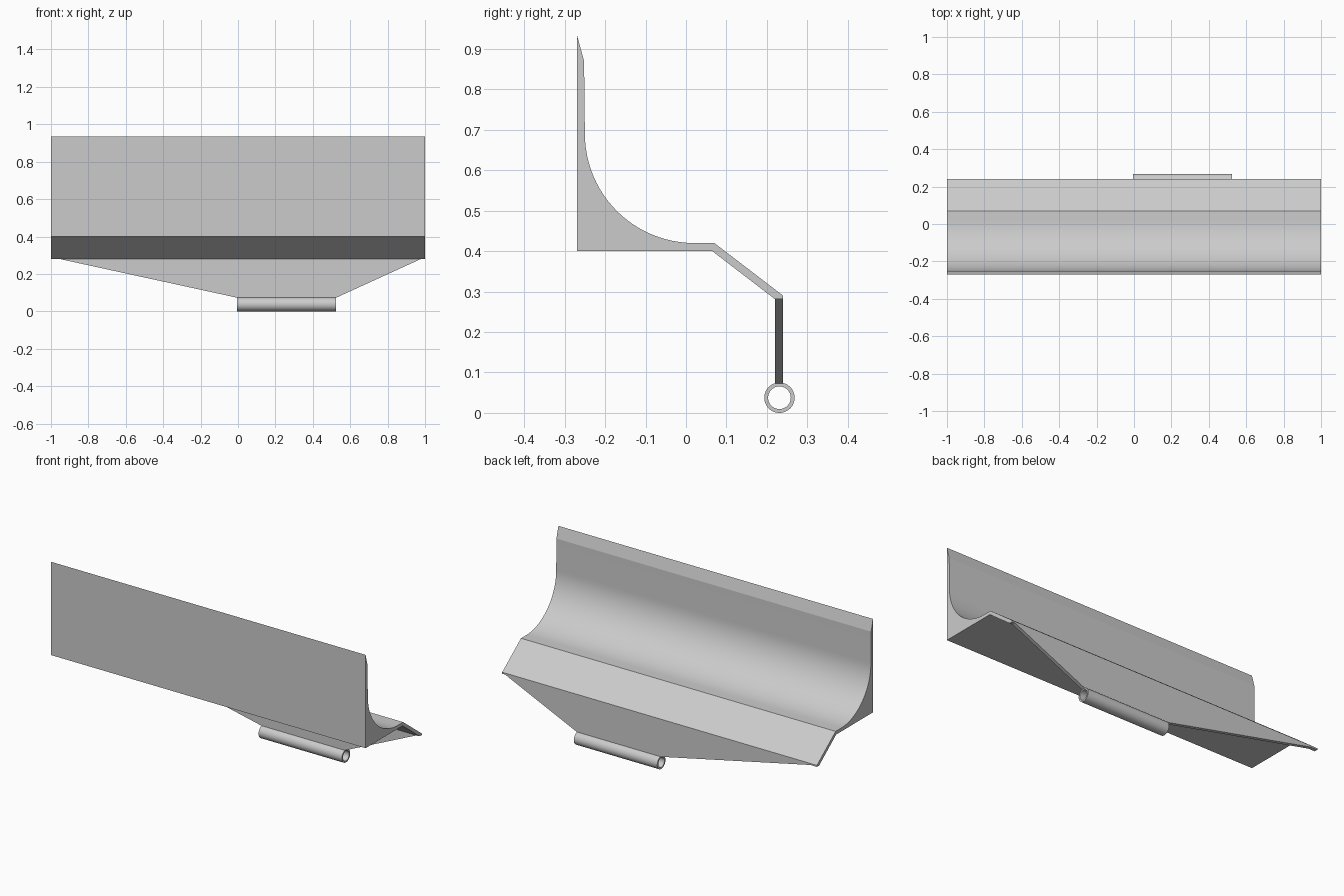
import bpy, bmesh, math

cube = bpy.data.objects.get("Cube")
if cube:
    bpy.data.objects.remove(cube, do_unlink=True)

# Single grey finish
grey = bpy.data.materials.new("light grey")
grey.use_nodes = True
color = (0.6, 0.6, 0.6, 1)
grey.diffuse_color = color
grey.node_tree.nodes["Principled BSDF"].inputs["Base Color"].default_value = color


def finish(name, bm):
    bmesh.ops.recalc_face_normals(bm, faces=bm.faces)
    mesh = bpy.data.meshes.new(name)
    bm.to_mesh(mesh)
    bm.free()
    mesh.materials.append(grey)
    obj = bpy.data.objects.new(name, mesh)
    bpy.context.collection.objects.link(obj)
    bpy.ops.object.select_all(action='DESELECT')
    obj.select_set(True)
    bpy.context.view_layer.objects.active = obj
    bpy.ops.object.shade_smooth_by_angle(angle=math.radians(12))
    return obj


def extrude(name, points, offset):
    bm = bmesh.new()
    face = bm.faces.new([bm.verts.new(p) for p in points])
    result = bmesh.ops.extrude_face_region(bm, geom=[face], use_keep_orig=True)
    verts = [v for v in result["geom"] if isinstance(v, bmesh.types.BMVert)]
    bmesh.ops.translate(bm, verts=verts, vec=offset)
    return finish(name, bm)


# Trough: flat front, coved inside and sloping rear lip
steps = 24
radius = 0.27
cove = []
for i in range(steps + 1):
    a = math.pi + math.pi / 2 * i / steps
    cove.append((0.02 + radius * math.cos(a), 0.69 + radius * math.sin(a)))
profile = [(-0.27, 0.40), (-0.27, 0.936), (-0.252, 0.87)] + cove + [
    (0.07, 0.42), (0.24, 0.29), (0.24, 0.281), (0.22, 0.281), (0.065, 0.40)]
extrude("coved_trough", [(-1, y, z) for y, z in profile], (2, 0, 0))

# Tapered rear plate down to the hinge
plate = [(-1, 0.29), (1, 0.29), (0.525, 0.073), (-0.005, 0.073)]
extrude("tapered_plate", [(x, 0.22, z) for x, z in plate], (0, 0.02, 0))

# Hollow hinge barrel
bm = bmesh.new()
sides = 48
rings = []
for x, r in ((-0.005, 0.0375), (0.525, 0.0375), (0.525, 0.028), (-0.005, 0.028)):
    angles = [math.tau * i / sides for i in range(sides)]
    rings.append([bm.verts.new((x, 0.231 + r * math.cos(a), 0.0375 + r * math.sin(a)))
                  for a in angles])
for k in range(4):
    a, b = rings[k], rings[(k + 1) % 4]
    for i in range(sides):
        j = (i + 1) % sides
        bm.faces.new((a[i], a[j], b[j], b[i]))
finish("hinge_barrel", bm)
